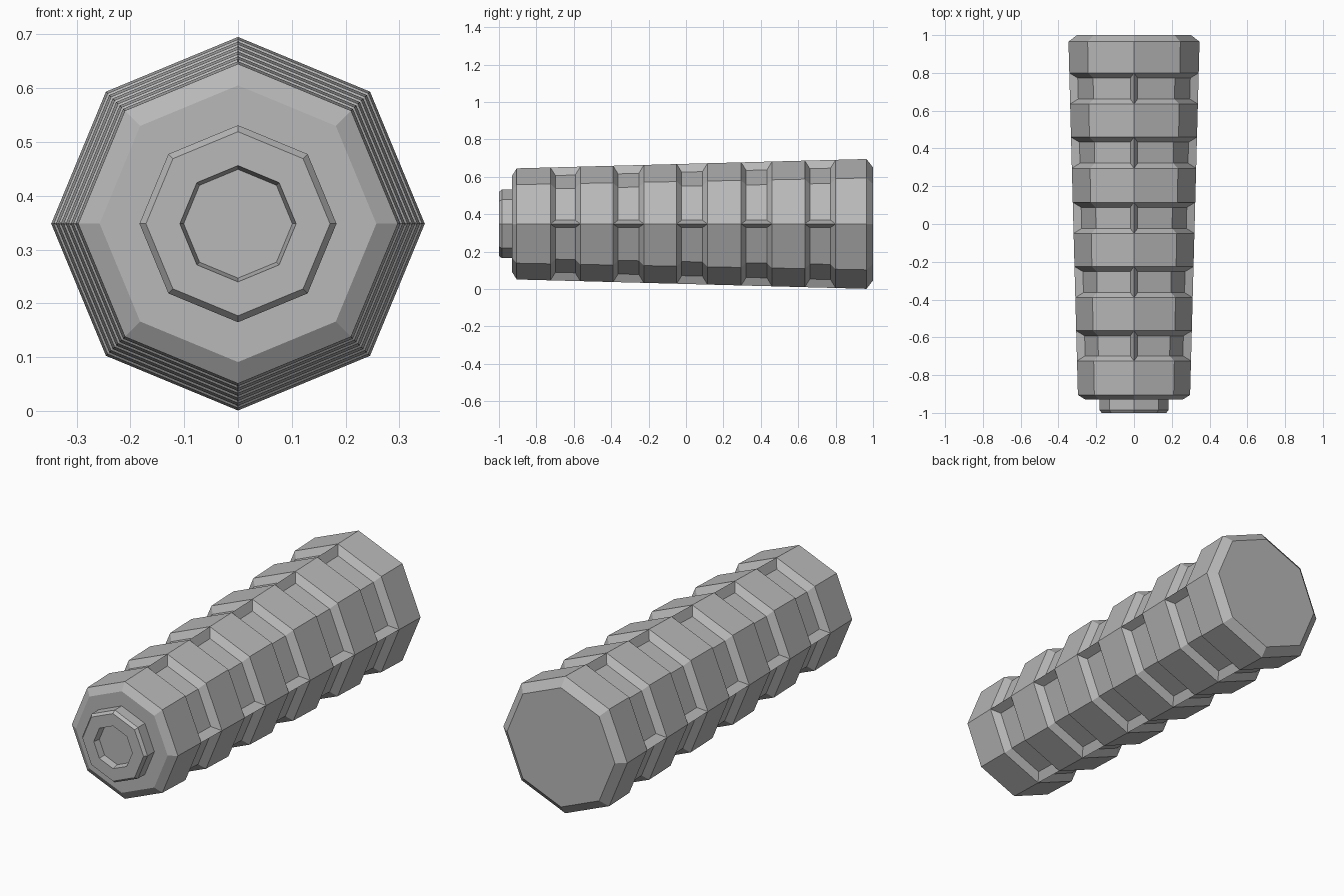
import bpy, bmesh, math
from mathutils import Vector

cube = bpy.data.objects.get("Cube")
if cube:
    bpy.data.objects.remove(cube, do_unlink=True)

SIDES = 8
CENTRE_Z = 0.348
GROOVES = [(-0.725, -0.565), (-0.39, -0.225), (-0.05, 0.115), (0.295, 0.46), (0.635, 0.80)]

grey = bpy.data.materials.new("grey")
grey.use_nodes = True
grey.diffuse_color = (0.48, 0.48, 0.48, 1)
grey.node_tree.nodes["Principled BSDF"].inputs["Base Color"].default_value = grey.diffuse_color


def point(radius, y, side):
    angle = math.tau * side / SIDES
    return Vector((radius * math.cos(angle), y, CENTRE_Z + radius * math.sin(angle)))


def lathe(bm, profile):
    """Skin capped octagonal rings along y; return the faces of each span."""
    rings = [[bm.verts.new(point(r, y, s)) for s in range(SIDES)] for y, r in profile]
    spans = []
    for a, b in zip(rings, rings[1:]):
        spans.append([bm.faces.new((a[s], b[s], b[(s + 1) % SIDES], a[(s + 1) % SIDES]))
                      for s in range(SIDES)])
    bm.faces.new(rings[0])
    bm.faces.new(rings[-1])
    return rings, spans


def finish(bm, name):
    bmesh.ops.recalc_face_normals(bm, faces=bm.faces)
    mesh = bpy.data.meshes.new(name)
    bm.to_mesh(mesh)
    bm.free()
    mesh.materials.append(grey)
    obj = bpy.data.objects.new(name, mesh)
    bpy.context.collection.objects.link(obj)
    return obj


def body_radius(y):
    return 0.297 + (y + 0.905) / 1.87 * 0.05


def sink_panel(bm, front, back, y0, y1, side, margin=0.035, slope=0.027, depth=0.033):
    """Two-facet recess between neighbouring main ridges, with sloped walls."""
    outer, inner = [], []
    for ring, y in ((front, y0 + slope), (back, y1 - slope)):
        r = body_radius(y)
        a, b, c = (point(r, y, side + k) for k in range(3))
        half = math.pi / SIDES
        row = []
        for corner, middle, turn in ((a, b, 0.5), (c, b, 1.5)):
            along = (middle - corner).normalized()
            normal = point(1, 0, side + turn) - Vector((0, 0, CENTRE_Z))
            row.append(bm.verts.new(corner + along * margin - normal * depth))
        row.insert(1, bm.verts.new(point(r - depth / math.cos(half), y, side + 1)))
        inner.append(row)
        outer.append([ring[(side + k) % SIDES] for k in range(3)])
    for k in range(2):
        bm.faces.new((inner[0][k], inner[1][k], inner[1][k + 1], inner[0][k + 1]))
        for e in range(2):
            bm.faces.new((outer[e][k], outer[e][k + 1], inner[e][k + 1], inner[e][k]))
    for k in (0, 2):
        bm.faces.new((outer[0][k], outer[1][k], inner[1][k], inner[0][k]))


# Tapered octagonal grip with chamfered ends and rows of recessed panels
profile = [(-0.93, 0.257), (-0.905, body_radius(-0.905))]
for y0, y1 in GROOVES:
    profile += [(y0, body_radius(y0)), (y1, body_radius(y1))]
profile += [(0.965, body_radius(0.965)), (1.0, 0.302)]
bm = bmesh.new()
rings, spans = lathe(bm, profile)
for i, (y0, y1) in enumerate(GROOVES):
    first = 2 + 2 * i
    bmesh.ops.delete(bm, geom=spans[first], context='FACES_ONLY')
    for side in range(0, SIDES, 2):
        sink_panel(bm, rings[first], rings[first + 1], y0, y1, side)
finish(bm, "grip_body")

# Front collar with a shallow octagonal socket
bm = bmesh.new()
lathe(bm, [(-0.92, 0.183), (-0.985, 0.183), (-1.0, 0.171), (-1.0, 0.108), (-0.965, 0.101)])
finish(bm, "front_collar")
